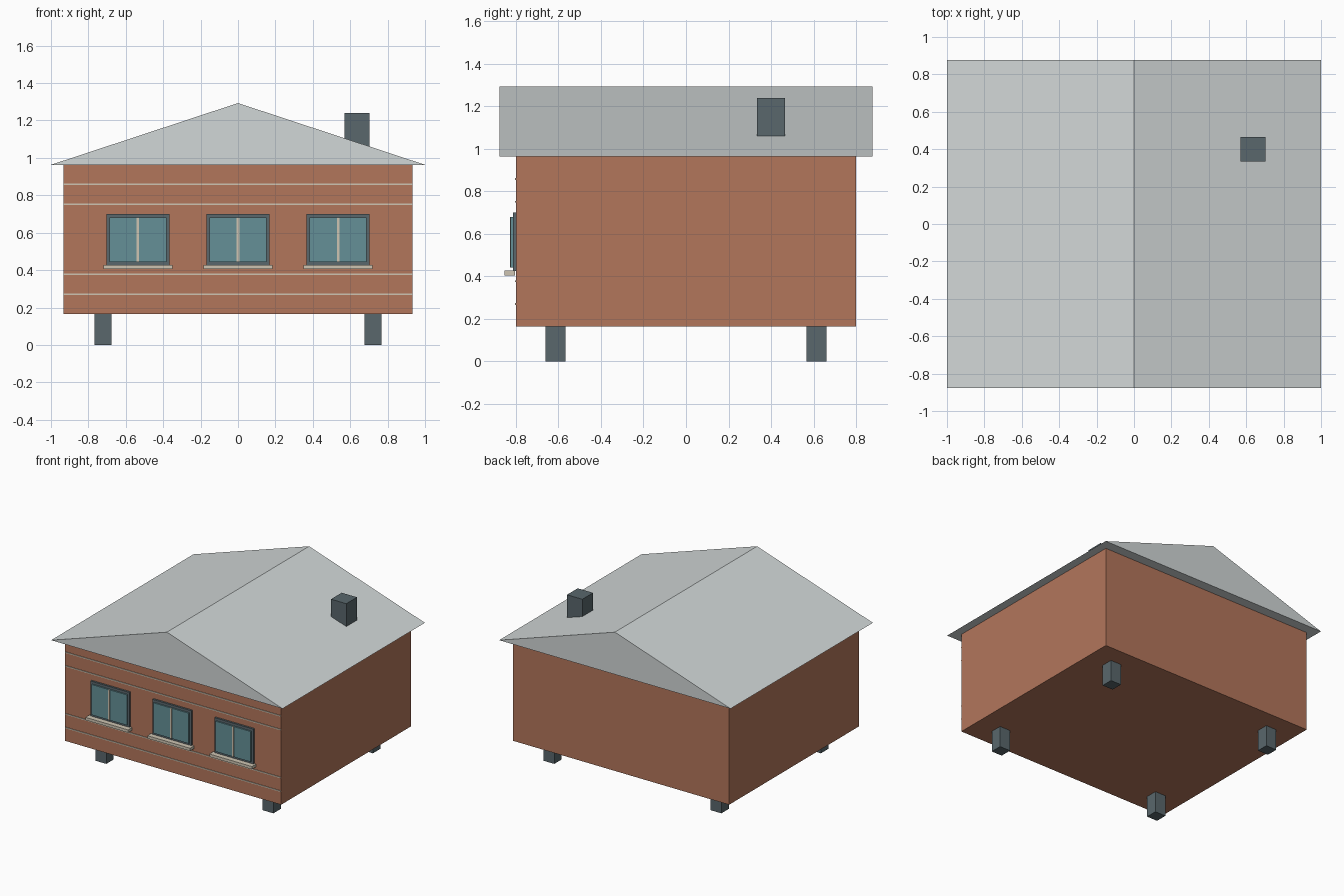
import bpy

if "Cube" in bpy.data.objects:
    bpy.data.objects.remove(bpy.data.objects["Cube"])


def material(name, rgb):
    m = bpy.data.materials.new(name)
    m.diffuse_color = (*rgb, 1)
    m.use_nodes = True
    m.node_tree.nodes["Principled BSDF"].inputs["Base Color"].default_value = m.diffuse_color
    return m


BRICK = material("brick", (0.45, 0.18, 0.105))
ROOF = material("roof_sheet", (0.64, 0.68, 0.68))
DARK = material("dark_grey", (0.10, 0.135, 0.15))
GLASS = material("glass", (0.13, 0.28, 0.31))
CREAM = material("cream", (0.62, 0.56, 0.45))


def box(name, x, y, z, mat):
    """Box from (min, max) ranges on each axis."""
    size = [b - a for a, b in (x, y, z)]
    mid = [(a + b) / 2 for a, b in (x, y, z)]
    bpy.ops.mesh.primitive_cube_add(size=1, location=mid)
    ob = bpy.context.object
    ob.name = name
    ob.scale = size
    bpy.ops.object.transform_apply(location=False, rotation=False, scale=True)
    ob.data.materials.append(mat)
    return ob


# Brick body
box("walls", (-0.933, 0.933), (-0.8, 0.8), (0.165, 0.963), BRICK)

# Gable roof: triangular profile extruded front to back
profile = [(-1, 0.963), (1, 0.963), (0, 1.293)]
verts = [(x, y, z) for y in (-0.878, 0.878) for x, z in profile]
faces = [(0, 1, 2), (5, 4, 3), (0, 3, 4, 1), (1, 4, 5, 2), (2, 5, 3, 0)]
mesh = bpy.data.meshes.new("roof")
mesh.from_pydata(verts, [], faces)
mesh.materials.append(ROOF)
bpy.context.collection.objects.link(bpy.data.objects.new("roof", mesh))

# Chimney
box("chimney", (0.57, 0.702), (0.334, 0.466), (1.02, 1.24), DARK)

# Four stilts
for sx in (-1, 1):
    for sy in (-1, 1):
        cx, cy = sx * 0.722, sy * 0.614
        box("stilt", (cx - 0.046, cx + 0.046), (cy - 0.046, cy + 0.046), (0, 0.165), DARK)

# Mortar bands across the front
for z in (0.27, 0.377, 0.751, 0.858):
    box("mortar_band", (-0.933, 0.933), (-0.805, -0.798), (z - 0.004, z + 0.004), CREAM)

# Three front windows: frame, glass, mullion and sill
for cx in (-0.535, 0, 0.535):
    def part(name, half, y, z, mat):
        box(name, (cx - half, cx + half), y, z, mat)
    part("window_frame", 0.168, (-0.815, -0.798), (0.425, 0.70), DARK)
    part("window_glass", 0.152, (-0.825, -0.81), (0.443, 0.68), GLASS)
    part("window_mullion", 0.007, (-0.829, -0.81), (0.443, 0.68), CREAM)
    part("window_sill", 0.184, (-0.855, -0.805), (0.405, 0.427), CREAM)
